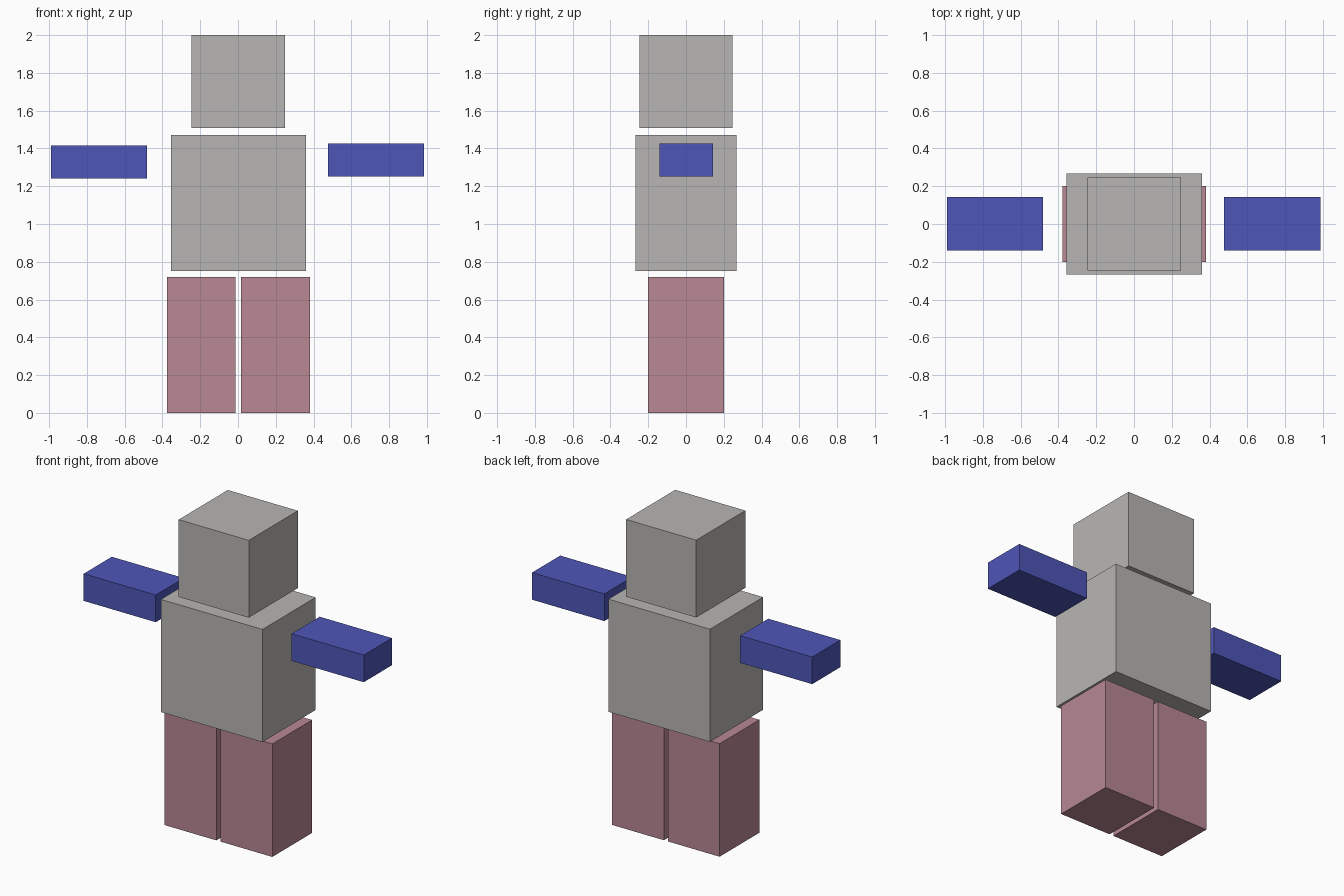
import bpy
import bmesh
from mathutils import Matrix, Vector

if "Cube" in bpy.data.objects:
    bpy.data.objects.remove(bpy.data.objects["Cube"])


def material(name, rgb):
    mat = bpy.data.materials.new(name)
    mat.diffuse_color = (*rgb, 1.0)
    mat.use_nodes = True
    mat.node_tree.nodes["Principled BSDF"].inputs["Base Color"].default_value = mat.diffuse_color
    return mat


grey = material("warm_grey", (0.479, 0.468, 0.456))
blue = material("blue", (0.076, 0.093, 0.479))
pink = material("dusty_pink", (0.479, 0.246, 0.296))


def block(name, low, high, mat):
    """Flat-faced box spanning two opposite corners."""
    low, high = Vector(low), Vector(high)
    mesh = bpy.data.meshes.new(name)
    bm = bmesh.new()
    bmesh.ops.create_cube(bm, size=1.0, matrix=Matrix.Diagonal((*(high - low), 1.0)))
    bm.to_mesh(mesh)
    bm.free()
    mesh.materials.append(mat)
    obj = bpy.data.objects.new(name, mesh)
    obj.location = (low + high) / 2
    bpy.context.collection.objects.link(obj)
    return obj


# Head and torso
block("head", (-0.245, -0.247, 1.507), (0.249, 0.247, 2.0), grey)
block("torso", (-0.356, -0.268, 0.752), (0.36, 0.267, 1.47), grey)

# Arms, held straight out; the right-hand one sits slightly higher
block("left_arm", (-0.99, -0.14, 1.242), (-0.482, 0.143, 1.415), blue)
block("right_arm", (0.476, -0.14, 1.252), (0.985, 0.143, 1.425), blue)

# Legs, with a thin gap between them
block("left_leg", (-0.377, -0.2, 0.0), (-0.013, 0.2, 0.72), pink)
block("right_leg", (0.016, -0.2, 0.0), (0.382, 0.2, 0.72), pink)
